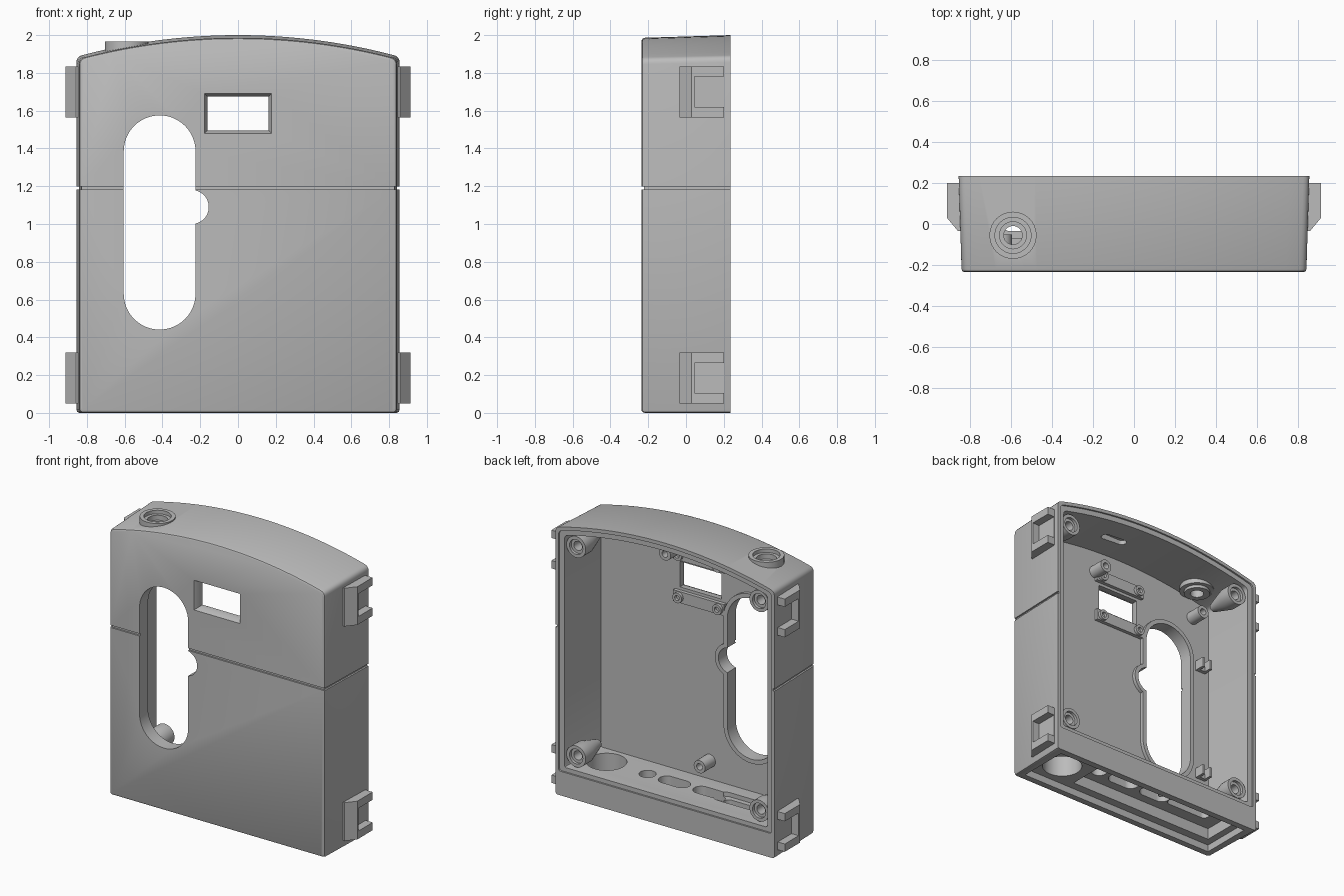
import bpy, bmesh
from math import sin, cos, pi, radians
from mathutils import Vector

cube = bpy.data.objects.get("Cube")
if cube:
    bpy.data.objects.remove(cube, do_unlink=True)

grey = bpy.data.materials.new("plain grey")
grey.use_nodes = True
COLOUR = (0.5, 0.5, 0.5, 1)
grey.diffuse_color = COLOUR
grey.node_tree.nodes["Principled BSDF"].inputs["Base Color"].default_value = COLOUR


def finish(name, bm):
    bmesh.ops.remove_doubles(bm, verts=bm.verts, dist=1e-5)
    bmesh.ops.recalc_face_normals(bm, faces=bm.faces)
    me = bpy.data.meshes.new(name)
    bm.to_mesh(me)
    bm.free()
    me.materials.append(grey)
    ob = bpy.data.objects.new(name, me)
    bpy.context.collection.objects.link(ob)
    return ob


def loft(name, rings, caps=True):
    """Skin matching rings of points; without caps the last ring joins the first."""
    bm = bmesh.new()
    vs = [[bm.verts.new(p) for p in ring] for ring in rings]
    n = len(vs[0])
    pairs = list(zip(vs, vs[1:])) + ([] if caps else [(vs[-1], vs[0])])
    for a, b in pairs:
        for i in range(n):
            j = (i + 1) % n
            bm.faces.new((a[i], a[j], b[j], b[i]))
    if caps:
        bm.faces.new(vs[0])
        bm.faces.new(vs[-1])
    return finish(name, bm)


def prism(name, pts, axis, a, b):
    """Extrude a 2D outline along an axis from a to b."""
    place = {"x": lambda p, d: (d, p[0], p[1]),
             "y": lambda p, d: (p[0], d, p[1]),
             "z": lambda p, d: (p[0], p[1], d)}[axis]
    return loft(name, [[place(p, d) for p in pts] for d in (a, b)])


def box(name, x0, x1, y0, y1, z0, z1):
    return prism(name, [(x0, y0), (x1, y0), (x1, y1), (x0, y1)], "z", z0, z1)


def lathe(name, profile, loc, direction, seg=32):
    """Spin a closed (radius, height) profile around a direction."""
    turn = Vector((0, 0, 1)).rotation_difference(Vector(direction))
    rings = []
    for i in range(seg):
        t = 2 * pi * i / seg
        rings.append([Vector(loc) + turn @ Vector((r * cos(t), r * sin(t), h)) for r, h in profile])
    return loft(name, rings, caps=False)


def stadium(cx, cy, hx, hy, seg=16):
    """Rounded slot outline with half sizes hx and hy."""
    r = min(hx, hy)
    pts = []
    for k in range(4):
        sx, sy = ((1, 1), (-1, 1), (-1, -1), (1, -1))[k]
        for i in range(seg + 1):
            t = (k + i / seg) * pi / 2
            pts.append((cx + sx * (hx - r) + r * cos(t), cy + sy * (hy - r) + r * sin(t)))
    return [p for i, p in enumerate(pts) if (Vector(p) - Vector(pts[i - 1])).length > 1e-5]


def combine(target, tool, mode="DIFFERENCE"):
    mod = target.modifiers.new("cut", "BOOLEAN")
    mod.operation, mod.solver, mod.object = mode, "EXACT", tool
    bpy.context.view_layer.objects.active = target
    bpy.ops.object.modifier_apply(modifier=mod.name)
    bpy.data.objects.remove(tool, do_unlink=True)


def case_ring(y, w, bottom, top, r=0.03):
    """Case outline at depth y: flat base, arched top, rounded corners."""
    R = 3.26
    arch = lambda x: top - R + (R * R - x * x) ** 0.5
    half = [(w - r / 2 + r / 2 * sin(t), bottom + r / 2 - r / 2 * cos(t)) for t in (0, pi / 4, pi / 2)]
    p0, p1, p2 = (w, arch(w) - r), (w, arch(w)), (w - r, arch(w - r))
    for i in range(6):
        t = i / 5
        half.append(tuple((1 - t) ** 2 * a + 2 * t * (1 - t) * b + t * t * c for a, b, c in zip(p0, p1, p2)))
    half += [((w - r) * (1 - i / 12), arch((w - r) * (1 - i / 12))) for i in range(1, 13)]
    pts = half + [(-x, z) for x, z in reversed(half[:-1])]
    return [(x, y, z) for x, z in pts]


# Tapered outer case, hollow and open at the back
case = loft("case", [case_ring(-.235, .828, .012, 1.972), case_ring(-.23, .837, .004, 1.981),
                     case_ring(-.218, .841, 0, 1.986), case_ring(.235, .855, 0, 2)])
combine(case, loft("cavity", [case_ring(-.165, .78, .2, 1.925), case_ring(.3, .797, .2, 1.94)]))
combine(case, loft("rim_step", [case_ring(.223, .832, .17, 1.975), case_ring(.3, .832, .17, 1.975)]))

# Seam groove around front and sides
seam = [(-1, .3), (-1, -.3), (1, -.3), (1, .3), (.845, .3), (.829, -.223), (-.829, -.223), (-.845, .3)]
combine(case, prism("seam", seam, "z", 1.182, 1.198))

# Large slot with thumb notch and a raised collar inside
collar = prism("slot_collar", stadium(-.415, 1.008, .22, .597), "y", -.17, -.14)
combine(collar, prism("notch_collar", stadium(-.245, 1.09, .118, .118), "y", -.17, -.14), "UNION")
for part in (case, collar):
    combine(part, prism("slot", stadium(-.415, 1.008, .19, .567), "y", -.4, -.1))
    combine(part, prism("notch", stadium(-.245, 1.09, .09, .09), "y", -.4, -.1))

# Display window with bevelled opening
def rect(y, hx, hz):
    return [(sx * hx, y, 1.585 + sz * hz) for sx, sz in ((-1, -1), (1, -1), (1, 1), (-1, 1))]
combine(case, loft("window", [rect(-.26, .192, .117), rect(-.205, .162, .09), rect(-.1, .162, .09)]))

# Underside recesses and cable openings in the floor
combine(case, box("base_recess", -.79, .79, -.18, .19, -.1, .05))
combine(case, box("tray_recess", -.74, .42, -.12, .13, -.1, .13))
for x, hx, hy in ((.62, .13, .13), (.3, .055, .055), (.09, .115, .055), (-.18, .115, .055), (-.47, .17, .035)):
    combine(case, prism("opening", stadium(x, 0, hx, hy), "z", -.1, .25))
combine(case, prism("pocket", stadium(-.45, 0, .22, .07), "z", .17, .25))
combine(case, prism("ceiling_slot", stadium(.2, .03, .1, .03), "z", 1.8, 1.96))

# Cable gland on the top
gx, gy = -.59, -.055
combine(case, prism("gland_hole", stadium(gx, gy, .1, .1), "z", 1.7, 2.1))
gland = [(.115, 1.965), (.088, 1.965), (.088, 1.94), (.066, 1.94), (.066, 1.905), (.045, 1.905),
         (.045, 1.84), (.085, 1.84), (.085, 1.86), (.115, 1.86)]
lathe("cable_gland", gland, (gx, gy, 0), (0, 0, 1))

# Corner screw bosses with tapered roots
boss = [(.075, 0), (.052, 0), (.052, -.02), (.032, -.02), (.032, -.1), (0, -.1), (0, -.24), (.03, -.24), (.075, -.09)]
for side, s in (("left", 1), ("right", -1)):
    for level, z in (("lower", .29), ("upper", 1.77)):
        lathe(f"{level}_{side}_screw_boss", boss, (s * .715, .205, z), (0, 1, 0))

# Hollow mounting posts on the front wall
def post(name, x, z, r, y0, y1):
    lathe(name, [(r, y0), (r, y1), (r * .5, y1), (r * .5, y0)], (x, 0, z), (0, 1, 0), 24)
for i, (x, z) in enumerate(((.2, 1.76), (-.64, 1.72), (-.07, .33))):
    post(f"board_post_{i + 1}", x, z, .045, -.17, -.05)

# Display mounting rails with their posts
for level, z in (("lower", 1.435), ("upper", 1.735)):
    box(f"{level}_display_rail", -.2, .2, -.17, -.14, z - .04, z + .04)
    for side, x in (("left", .155), ("right", -.155)):
        post(f"{level}_{side}_display_post", x, z, .036, -.15, -.12)

# Small inner snap clips beside the slot
for level, z in (("lower", .55), ("upper", 1.37)):
    clip = box(f"{level}_inner_clip", -.75, -.67, -.17, -.09, z - .035, z + .035)
    combine(clip, box("clip_gap", -.73, -.69, -.14, 0, z - .1, z + .1))

# Ramped side latches with a pocket open to the back
ramp = [(.83, -.035), (.858, -.035), (.912, .03), (.912, .2), (.83, .2)]
for side, s in (("left", 1), ("right", -1)):
    for level, z in (("lower", .185), ("upper", 1.7)):
        latch = prism(f"{level}_{side}_latch", [(s * x, y) for x, y in ramp], "z", z - .135, z + .135)
        combine(latch, box("latch_pocket", min(s * .857, s), max(s * .857, s), .045, .3, z - .08, z + .08))

# Smooth curved walls, keep edges crisp
bpy.ops.object.select_all(action="DESELECT")
for ob in bpy.context.scene.objects:
    if ob.type == "MESH":
        ob.select_set(True)
bpy.context.view_layer.objects.active = case
bpy.ops.object.shade_smooth_by_angle(angle=radians(30))
